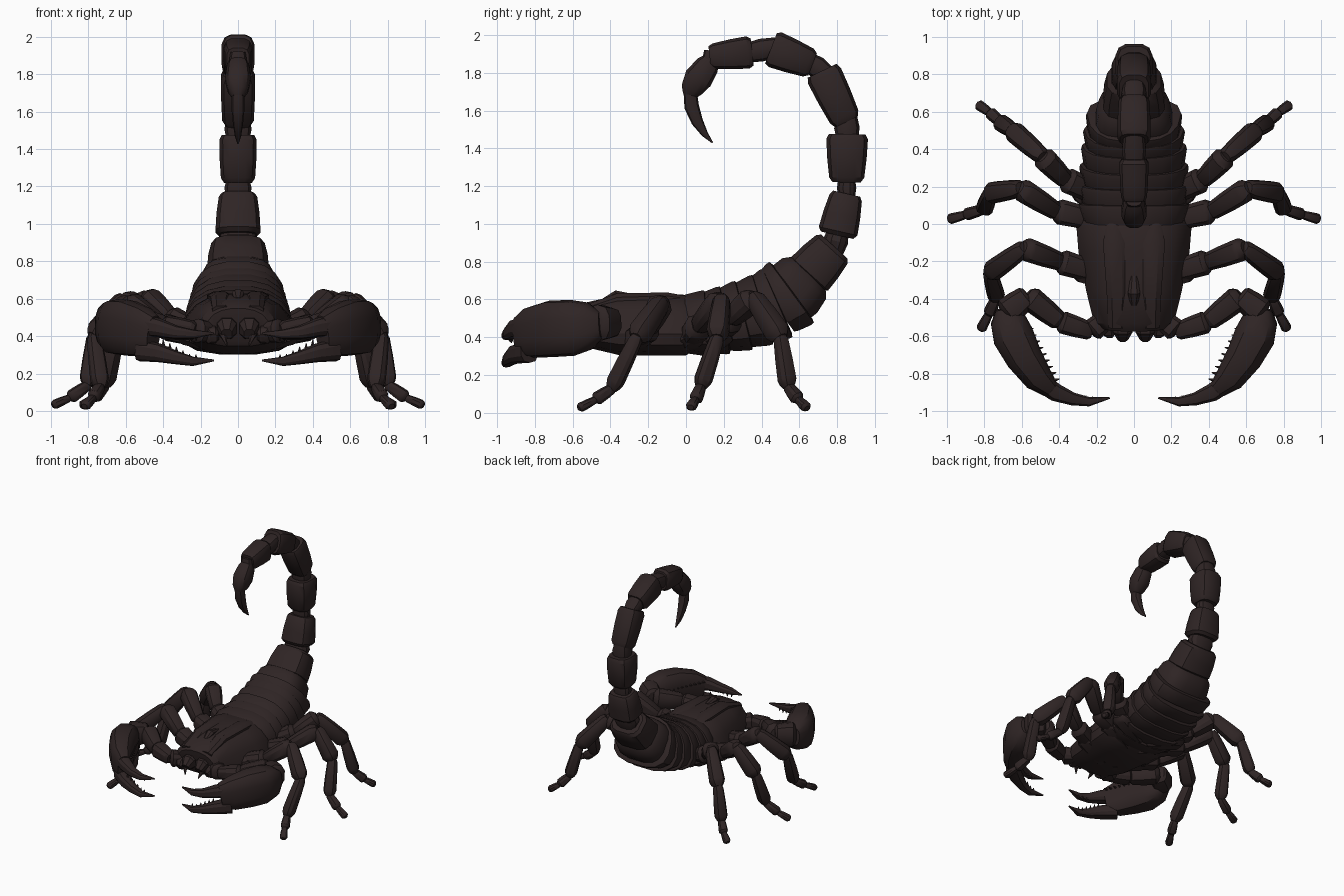
import bpy, bmesh, math
from mathutils import Vector

shell = bpy.data.materials.new("dark_brown_shell")
shell.diffuse_color = (0.028, 0.018, 0.018, 1)
X, Z = Vector((1, 0, 0)), Vector((0, 0, 1))


def ring(bm, c, t, w, h, side, e, n, taper):
    """Superellipse cross-section; taper narrows the upper half."""
    u = side.cross(t).normalized()
    vs = []
    for i in range(n):
        a = 2 * math.pi * (i + 0.5) / n
        p, q = math.cos(a), math.sin(a)
        p = math.copysign(abs(p) ** (2 / e), p)
        q = math.copysign(abs(q) ** (2 / e), q)
        vs.append(bm.verts.new(c + side * (w * p * (1 - taper * q)) + u * (h * q)))
    return vs


def loft(bm, rows, side=None, e=2.6, n=12, taper=0.0):
    """Closed skin through rows of (x, y, z, half width, half height)."""
    pts = [Vector(r[:3]) for r in rows]
    prev = None
    for i, r in enumerate(rows):
        t = (pts[min(i + 1, len(pts) - 1)] - pts[max(i - 1, 0)]).normalized()
        s = side or t.cross(Z)
        s = s.normalized() if s.length > 0.05 else X
        cur = ring(bm, pts[i], t, r[3], r[4], s, e, n, taper)
        if prev:
            for k in range(n):
                bm.faces.new((prev[k], prev[(k + 1) % n], cur[(k + 1) % n], cur[k]))
        else:
            bm.faces.new(cur[::-1])
        prev = cur
    bm.faces.new(prev)


def finish(bm, name, mirror=False):
    bmesh.ops.recalc_face_normals(bm, faces=bm.faces)
    me = bpy.data.meshes.new(name)
    bm.to_mesh(me)
    bm.free()
    me.materials.append(shell)
    me.shade_smooth()
    me.set_sharp_from_angle(angle=math.radians(32))
    ob = bpy.data.objects.new(name, me)
    bpy.context.collection.objects.link(ob)
    if mirror:
        ob.modifiers.new("mirror", 'MIRROR')
    return ob


def part(name, rows, mirror=False, **kw):
    bm = bmesh.new()
    loft(bm, rows, **kw)
    return finish(bm, name, mirror)


def limb_rows(a, b, w, h):
    """Armoured limb section: narrow joint, swelling plate, narrow joint."""
    a, b = Vector(a), Vector(b)
    return [(*a.lerp(b, t), w * k, h * k)
            for t, k in ((-0.04, .6), (.06, .85), (.45, 1), (.86, 1.08), (.95, .9), (1.03, .6))]


def tooth(bm, base, tip, r):
    loft(bm, [(*base, r, r), (*tip, r * .15, r * .15)], n=5, e=2)


# carapace, with raised centre ridge and side ridges
part("carapace", [(0, -.56, .46, .17, .09), (0, -.53, .465, .205, .12), (0, -.36, .465, .245, .16),
                  (0, -.15, .465, .285, .165), (0, -.02, .465, .295, .165), (0, .02, .465, .28, .15)],
     side=X, n=16, taper=.2)
part("carapace_lobe", [(.09, -.55, .53, .05, .035), (.09, -.36, .59, .06, .045), (.1, -.1, .6, .07, .04),
                       (.1, .0, .59, .05, .03)], mirror=True, side=X, n=8)
part("eye_mound", [(0, -.43, .59, .02, .02), (0, -.37, .62, .035, .03), (0, -.28, .61, .02, .02)], side=X, n=8)

# abdomen plates, each flaring over the next
path = [(0, .47, .285, .168), (.1, .475, .29, .172), (.2, .49, .285, .18), (.3, .515, .28, .188),
        (.4, .545, .27, .192), (.48, .58, .26, .198), (.555, .635, .245, .2)]
for i in range(6):
    (y0, z0, w0, h0), (y1, z1, w1, h1) = path[i], path[i + 1]
    dy, dz = y1 - y0, z1 - z0
    part(f"abdomen_plate_{i + 1}",
         [(0, y0 + dy * t, z0 + dz * t, (w0 + (w1 - w0) * t) * k, (h0 + (h1 - h0) * t) * k)
          for t, k in ((-.15, .9), (.1, .95), (.85, 1.02), (1.05, 1.01), (1.12, .9))],
         side=X, n=16, taper=.13)
part("abdomen_end_plate", [(0, .54, .62, .21, .17), (0, .57, .65, .205, .175), (0, .625, .71, .19, .16),
                           (0, .65, .735, .16, .13)], side=X, n=16, e=3)

# tail sections: start y,z / end y,z / half widths and heights
tail = [(.64, .72, .785, .88, .175, .14, .14, .11), (.80, .94, .85, 1.16, .128, .112, .1, .085),
        (.85, 1.22, .853, 1.475, .095, .095, .1, .112), (.85, 1.54, .72, 1.81, .088, .085, .09, .098),
        (.67, 1.845, .45, 1.93, .085, .08, .088, .1), (.36, 1.915, .125, 1.885, .08, .1, .065, .062)]
tail[5] = (.35, 1.91, .125, 1.885, .082, .092, .068, .065)
for i, (y0, z0, y1, z1, w0, h0, w1, h1) in enumerate(tail):
    part(f"tail_section_{i + 1}",
         [(0, y0 + (y1 - y0) * t, z0 + (z1 - z0) * t, (w0 + (w1 - w0) * t) * k, (h0 + (h1 - h0) * t) * k)
          for t, k in ((0, .8), (.1, .98), (.5, 1.03), (.9, 1.02), (1, .88))], side=X, e=3.2)
    ny, nz = tail[i + 1][:2] if i < 5 else (.12, 1.83)
    dy, dz = ny - y1, nz - z1
    part(f"tail_joint_{i + 1}",
         [(0, y1 - dy * .6, z1 - dz * .6, w1 * .6, h1 * .5), (0, (y1 + ny) / 2, (z1 + nz) / 2, w1 * .75, h1 * .62),
          (0, ny + dy * .6, nz + dz * .6, w1 * .6, h1 * .5)], side=X)
part("venom_bulb", [(0, .135, 1.87, .045, .045), (0, .115, 1.84, .06, .065), (0, .065, 1.77, .07, .078),
                    (0, .03, 1.71, .055, .06), (0, .022, 1.68, .035, .04)], side=X)
part("stinger", [(0, .022, 1.70, .036, .036), (0, .03, 1.62, .036, .04), (0, .06, 1.54, .028, .032),
                 (0, .1, 1.475, .018, .018), (0, .14, 1.43, .004, .004)], side=X)

# jaws and mouth underside
bm = bmesh.new()
loft(bm, [(.06, -.5, .45, .06, .06), (.06, -.57, .44, .055, .06), (.06, -.61, .41, .03, .035)], side=-X, n=8)
tooth(bm, (.08, -.59, .41), (.06, -.62, .35), .022)
loft(bm, [(.15, -.5, .42, .05, .06), (.14, -.58, .4, .04, .045), (.13, -.6, .39, .02, .025)], side=-X, n=8)
finish(bm, "jaw", True)

# legs: joints from hip to toe
legs = {
    "front_leg": [(.2, -.26, .4), (.4, -.2, .45), (.59, -.13, .585), (.77, -.26, .4),
                  (.735, -.39, .13), (.775, -.48, .07), (.82, -.565, .025)],
    "middle_leg": [(.2, .02, .4), (.42, .07, .46), (.61, .19, .6), (.77, .165, .4),
                   (.8, .08, .14), (.9, .05, .07), (.99, .025, .03)],
    "back_leg": [(.2, .16, .42), (.37, .24, .5), (.49, .36, .61), (.65, .5, .4),
                 (.71, .54, .14), (.77, .595, .07), (.835, .64, .025)]}
sizes = [(.065, .065), (.06, .062), (.055, .06), (.045, .045), (.032, .034), (.027, .024)]
for name, j in legs.items():
    bm = bmesh.new()
    for a, b, (w, h) in zip(j, j[1:], sizes):
        loft(bm, limb_rows(a, b, w, h), n=10)
    # hip block under the body
    loft(bm, limb_rows((.04, j[0][1] - .06, .34), (.31, j[0][1] + .03, .42), .07, .055), n=8)
    finish(bm, name, True)

# pincer arms
arm = [(.14, -.5, .42), (.23, -.575, .43), (.4, -.52, .45), (.57, -.385, .48), (.69, -.48, .475)]
bm = bmesh.new()
for a, b, (w, h) in zip(arm, arm[1:], [(.06, .06), (.058, .06), (.065, .075), (.075, .09)]):
    loft(bm, limb_rows(a, b, w, h), n=10)
finish(bm, "pincer_arm", True)
part("pincer_hand", [(.69, -.45, .465, .05, .07), (.675, -.51, .46, .095, .125), (.645, -.6, .45, .112, .148),
                     (.59, -.71, .445, .1, .15), (.515, -.82, .425, .08, .135), (.45, -.88, .41, .05, .1)],
     mirror=True, n=14, e=2.8)

# pincer fingers with teeth, one above the other
for name, z0, z1, d in (("upper_finger", .46, .41, -1), ("lower_finger", .325, .265, 1)):
    bm = bmesh.new()
    rows = [(.52, -.83, z0, .055, .06), (.42, -.9, z0 - .015, .05, .05), (.33, -.935, z0 - .04, .036, .036),
            (.24, -.95, z1, .026, .025), (.13, -.93, z1 + .005, .005, .005)]
    loft(bm, rows, n=10)
    for i in range(6):
        x = .4 - i * .035
        r = .036 - i * .004
        z = z0 + (z1 - z0) * min(1, i / 4)
        tooth(bm, (x, -.905 - i * .006, z + d * r * .5), (x, -.9 - i * .006, z + d * (r + .02)), .013)
    finish(bm, name, True)

# studs along the inner edge of the hand and along its top
bm = bmesh.new()
for i in range(9):
    t = i / 8
    x, y = .56 - .14 * t, -.57 - .27 * t
    tooth(bm, (x + .03, y, .48), (x - .022, y + .012, .485), .017)
finish(bm, "hand_studs", True)
